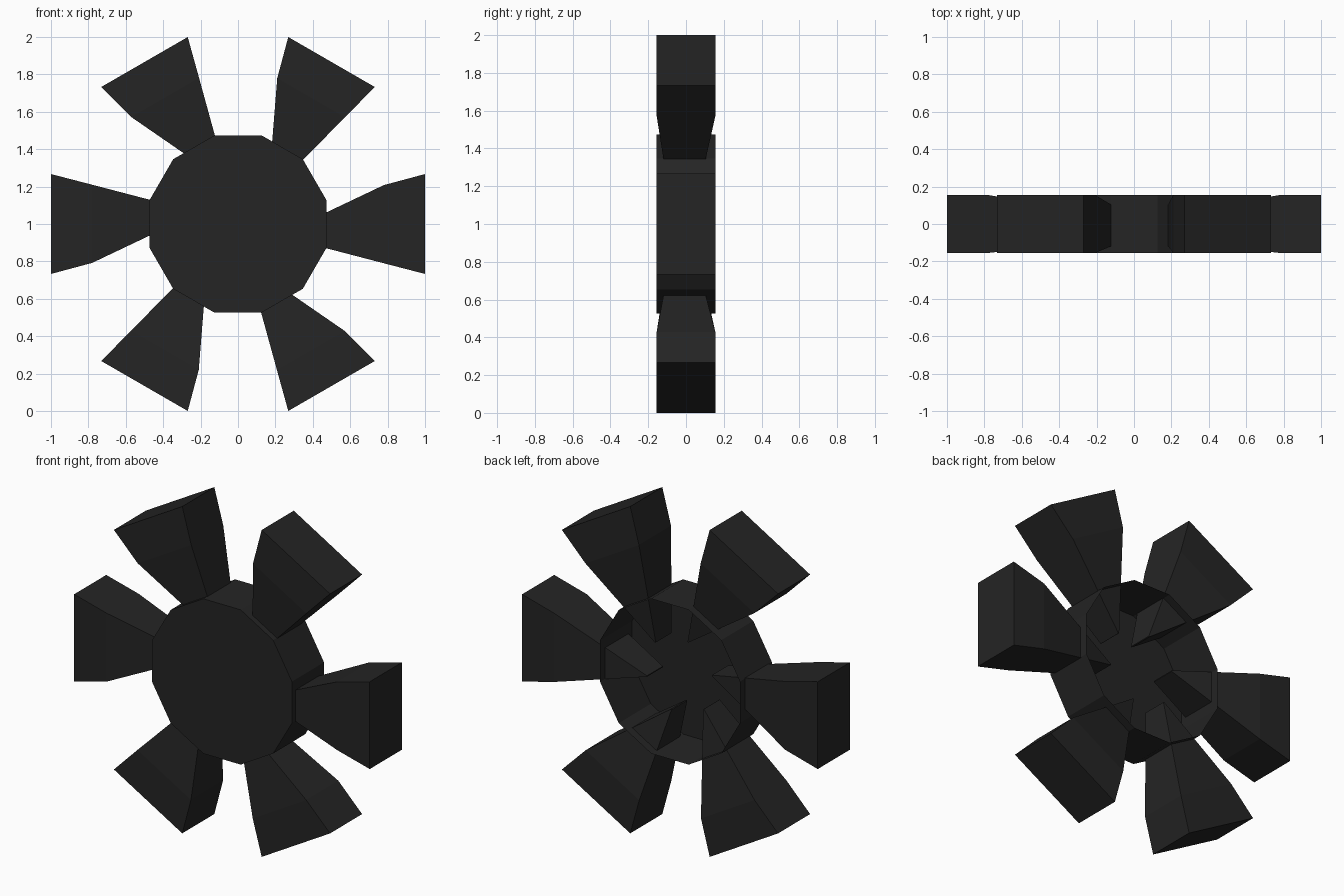
import bpy, bmesh, math
from mathutils import Matrix, Vector

if "Cube" in bpy.data.objects:
    bpy.data.objects.remove(bpy.data.objects["Cube"])

CENTRE_Z = 1.0
HALF = 0.155

black = bpy.data.materials.new("matte black")
black.diffuse_color = (0.018, 0.018, 0.018, 1)
black.use_nodes = True
black.node_tree.nodes["Principled BSDF"].inputs["Base Color"].default_value = black.diffuse_color


def finish(name, bm):
    me = bpy.data.meshes.new(name)
    bm.to_mesh(me)
    bm.free()
    me.materials.append(black)
    ob = bpy.data.objects.new(name, me)
    bpy.context.collection.objects.link(ob)
    ob.location.z = CENTRE_Z
    return ob


# Hub: twelve-sided cup, closed at the front and open at the back
bm = bmesh.new()
bmesh.ops.create_cone(bm, cap_ends=True, segments=12, radius1=0.49, radius2=0.49, depth=2 * HALF)
bmesh.ops.rotate(bm, verts=bm.verts, matrix=Matrix.Rotation(math.radians(15), 3, 'Z'))
bmesh.ops.rotate(bm, verts=bm.verts, matrix=Matrix.Rotation(math.radians(90), 3, 'X'))
# make sure a vertex pair straddles each axis (flat sides up, down, left, right)
v = max(bm.verts, key=lambda w: w.co.x).co
if abs(v.z) < 0.05:
    bmesh.ops.rotate(bm, verts=bm.verts, matrix=Matrix.Rotation(math.radians(15), 3, 'Y'))
back = [f for f in bm.faces if f.calc_center_median().y > HALF * 0.9]
bmesh.ops.delete(bm, geom=back, context='FACES_ONLY')
finish("hub", bm)

# Blade sections along the radius: (radius, low, high, front, back)
SECTIONS = [
    (0.22, -0.064, -0.058, -0.09, 0.063),
    (0.78, -0.21, 0.208, -HALF, HALF),
    (1.00, -0.267, 0.267, -HALF, HALF),
]


def blade(name, angle):
    bm = bmesh.new()
    rings = [[bm.verts.new(Vector(p)) for p in
              ((r, f, lo), (r, b, lo), (r, b, hi), (r, f, hi))]
             for r, lo, hi, f, b in SECTIONS]
    for a, c in zip(rings, rings[1:]):
        for i in range(4):
            j = (i + 1) % 4
            bm.faces.new((a[i], a[j], c[j], c[i]))
    bm.faces.new(rings[0])
    bm.faces.new(rings[-1])
    bmesh.ops.recalc_face_normals(bm, faces=bm.faces)
    ob = finish(name, bm)
    ob.rotation_euler.y = -angle


# Six blades around the hub
for k in range(6):
    blade(f"blade_{k + 1}", math.radians(60 * k))
